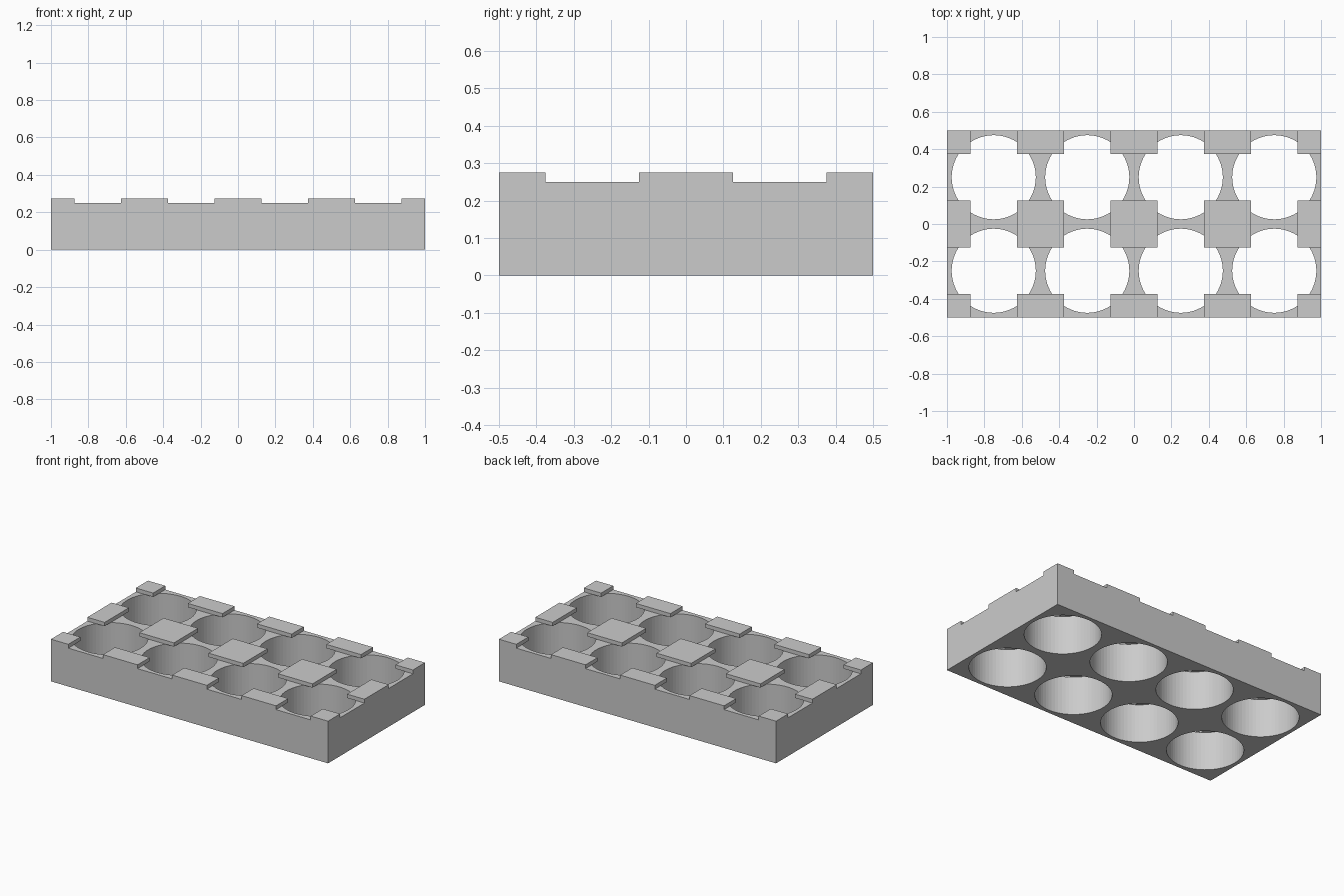
import bpy, bmesh
from mathutils import Matrix, Vector

if "Cube" in bpy.data.objects:
    bpy.data.objects.remove(bpy.data.objects["Cube"], do_unlink=True)

CELL, COLS, ROWS = 0.5, 4, 2
HALF_X, HALF_Y = COLS * CELL / 2, ROWS * CELL / 2
BODY_H, PAD_H, PAD_HALF = 0.25, 0.025, 0.125
HOLE_R = 0.225

grey = bpy.data.materials.new("light grey")
grey.use_nodes = True
colour = (0.6, 0.6, 0.6, 1)
grey.diffuse_color = colour
grey.node_tree.nodes["Principled BSDF"].inputs["Base Color"].default_value = colour


def add_box(bm, low, high):
    low, high = Vector(low), Vector(high)
    matrix = Matrix.Translation((low + high) / 2) @ Matrix.Diagonal((*(high - low), 1))
    bmesh.ops.create_cube(bm, size=1, matrix=matrix)


def make_object(name, bm):
    mesh = bpy.data.meshes.new(name)
    bm.to_mesh(mesh)
    bm.free()
    mesh.materials.append(grey)
    obj = bpy.data.objects.new(name, mesh)
    bpy.context.collection.objects.link(obj)
    return obj


# Tray block
bm = bmesh.new()
add_box(bm, (-HALF_X, -HALF_Y, 0), (HALF_X, HALF_Y, BODY_H))
tray = make_object("tray_block", bm)

# Round through-holes, one per cell
bm = bmesh.new()
for i in range(COLS):
    for j in range(ROWS):
        centre = ((i + 0.5) * CELL - HALF_X, (j + 0.5) * CELL - HALF_Y, BODY_H / 2)
        bmesh.ops.create_cone(bm, cap_ends=True, segments=64, radius1=HOLE_R,
                              radius2=HOLE_R, depth=1, matrix=Matrix.Translation(centre))
cutter = make_object("hole_cutter", bm)
cutter.hide_render = True

cut = tray.modifiers.new("holes", "BOOLEAN")
cut.operation = "DIFFERENCE"
cut.solver = "EXACT"
cut.object = cutter
bpy.context.view_layer.objects.active = tray
bpy.ops.object.modifier_apply(modifier=cut.name)
bpy.data.objects.remove(cutter, do_unlink=True)

# Raised square pads on the cell corners, trimmed at the tray edge and overhanging the holes
bm = bmesh.new()
for i in range(COLS + 1):
    for j in range(ROWS + 1):
        x, y = i * CELL - HALF_X, j * CELL - HALF_Y
        add_box(bm,
                (max(x - PAD_HALF, -HALF_X), max(y - PAD_HALF, -HALF_Y), BODY_H),
                (min(x + PAD_HALF, HALF_X), min(y + PAD_HALF, HALF_Y), BODY_H + PAD_H))
make_object("corner_pads", bm)
